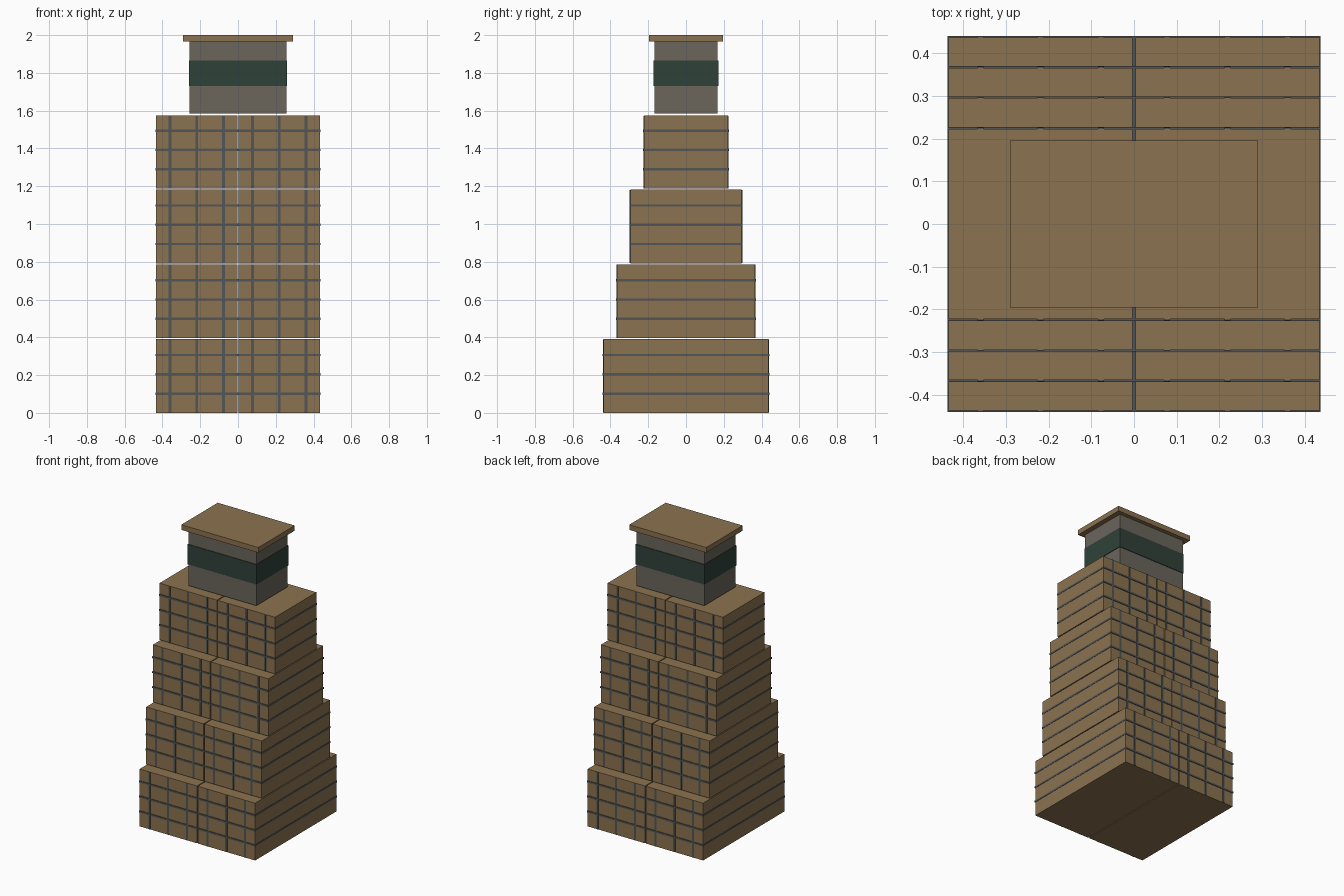
import bpy

cube = bpy.data.objects.get("Cube")
if cube:
    bpy.data.objects.remove(cube, do_unlink=True)


def material(name, color):
    m = bpy.data.materials.new(name)
    m.use_nodes = True
    rgba = (*color, 1)
    m.diffuse_color = rgba
    m.node_tree.nodes["Principled BSDF"].inputs["Base Color"].default_value = rgba
    return m


def box(name, mat, x, y, z):
    """Box from (min, max) pairs on each axis."""
    bpy.ops.mesh.primitive_cube_add(size=1, location=[sum(a) / 2 for a in (x, y, z)])
    ob = bpy.context.object
    ob.name = name
    ob.scale = [a[1] - a[0] for a in (x, y, z)]
    bpy.ops.object.transform_apply(location=False, rotation=False, scale=True)
    ob.data.materials.append(mat)
    return ob


def centred(name, mat, hx, hy, z0, z1):
    return box(name, mat, (-hx, hx), (-hy, hy), (z0, z1))


tan = material("tan stone", (0.26, 0.17, 0.08))
slate = material("slate trim", (0.085, 0.092, 0.092))
grey = material("warm grey", (0.145, 0.13, 0.105))
green = material("dark green glass", (0.03, 0.053, 0.042))

HALF_W, PITCH, GAP, LIP = 0.435, 0.396, 0.006, 0.003

# Stepped tiers, each split into two halves with a narrow joint
for tier, half_d in enumerate((0.437, 0.366, 0.295, 0.223)):
    z0 = tier * PITCH
    z1 = z0 + PITCH - (GAP if tier < 3 else 0.01)
    for side, label in ((1, "left"), (-1, "right")):
        xs = sorted((side * GAP / 2, side * HALF_W))
        box(f"tier_{tier + 1}_{label}_block", tan, xs, (-half_d, half_d), (z0, z1))
        # Vertical fins on the front and back
        for x in (0.077, 0.219, 0.36):
            c = side * x
            box(f"tier_{tier + 1}_{label}_fin", slate, (c - 0.007, c + 0.007),
                (-half_d - LIP, half_d + LIP), (z0 + 0.001, z1 - 0.001))
    # Horizontal floor bands wrapping all sides
    for floor in (1, 2, 3):
        z = z0 + floor * 0.102
        centred(f"tier_{tier + 1}_floor_band", slate, HALF_W + 0.002,
                half_d + LIP + 0.001, z - 0.006, z + 0.006)

# Crown with glazed belt and overhanging roof
centred("crown", grey, 0.256, 0.168, 1.584, 1.966)
centred("crown_glass_belt", green, 0.26, 0.172, 1.73, 1.866)
centred("roof_cap", tan, 0.29, 0.196, 1.965, 2.0)
